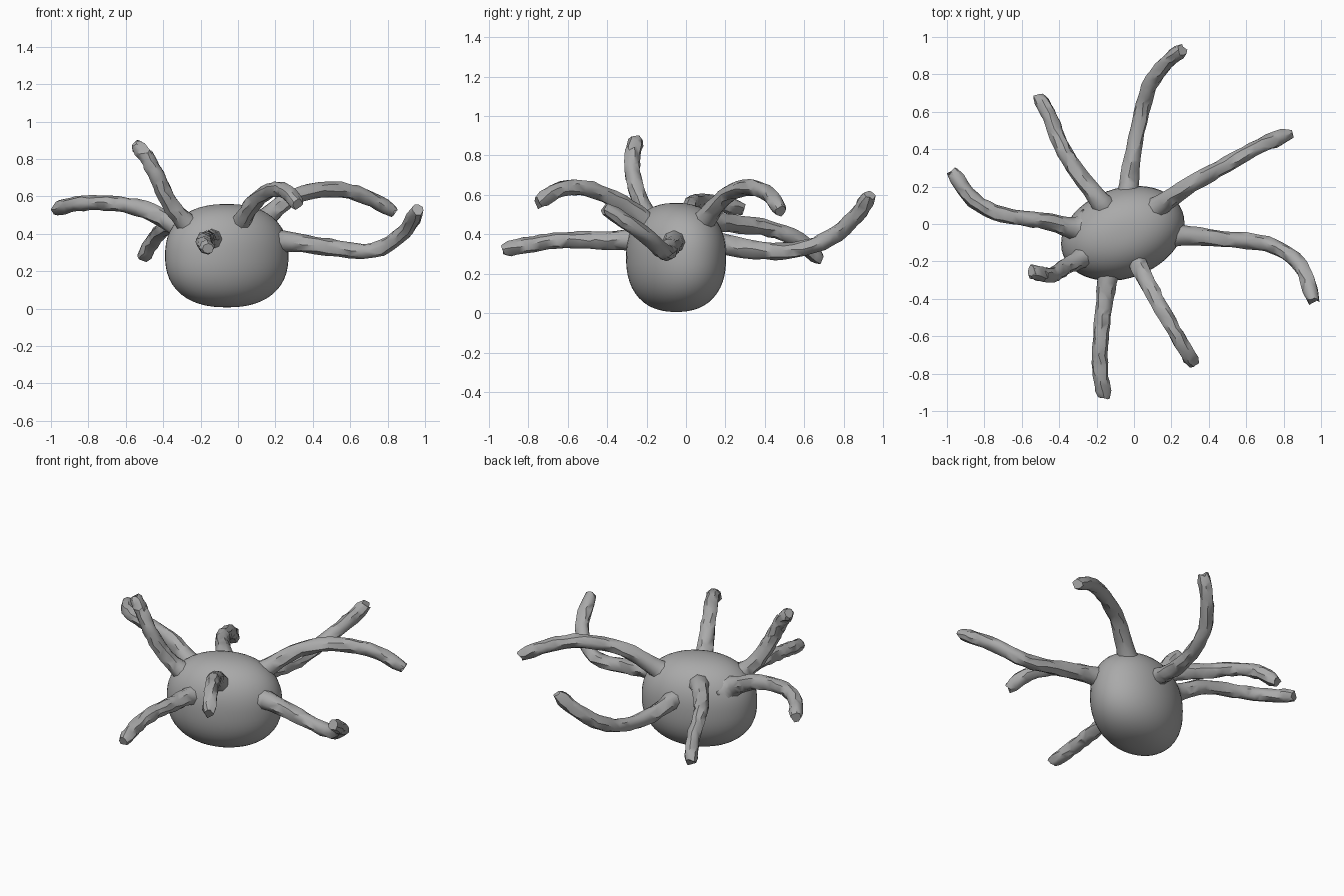
import bpy, bmesh, math, random
from mathutils import Vector

random.seed(4)
cube = bpy.data.objects.get("Cube")
if cube:
    bpy.data.objects.remove(cube, do_unlink=True)

grey = bpy.data.materials.new("clay grey")
grey.use_nodes = True
GREY = (0.4, 0.4, 0.4, 1)
grey.diffuse_color = GREY
grey.node_tree.nodes["Principled BSDF"].inputs["Base Color"].default_value = GREY

CENTRE = Vector((-0.06, -0.05, 0.283))
SIDES = 8
STEPS = 4        # rings per path segment
BASE_RINGS = 6   # smooth rings where a tentacle leaves the body


def finish(bm, name, angle):
    bmesh.ops.recalc_face_normals(bm, faces=bm.faces)
    mesh = bpy.data.meshes.new(name)
    bm.to_mesh(mesh)
    bm.free()
    mesh.materials.append(grey)
    obj = bpy.data.objects.new(name, mesh)
    bpy.context.collection.objects.link(obj)
    bpy.ops.object.select_all(action='DESELECT')
    obj.select_set(True)
    bpy.context.view_layer.objects.active = obj
    bpy.ops.object.shade_smooth_by_angle(angle=math.radians(angle))
    return obj


def spline(points):
    """Catmull-Rom samples through the points."""
    p = [2 * points[0] - points[1]] + points + [2 * points[-1] - points[-2]]
    out = []
    for i in range(1, len(p) - 2):
        a, b, c, d = p[i - 1:i + 3]
        for k in range(STEPS):
            t = k / STEPS
            out.append(0.5 * (2 * b + (c - a) * t + (2 * a - 5 * b + 4 * c - d) * t * t
                              + (3 * b - a - 3 * c + d) * t ** 3))
    return out + [points[-1]]


def tentacle(name, coords):
    points = [Vector(c) for c in coords]
    # root the path inside the body
    root = points[0] + (CENTRE - points[0]).normalized() * 0.07
    path = spline([root] + points)
    last = len(path) - 1
    bm = bmesh.new()
    rings = []
    side = None
    for i, p in enumerate(path):
        tangent = (path[min(i + 1, last)] - path[max(i - 1, 0)]).normalized()
        if side is None:
            side = tangent.orthogonal()
        side = (side - tangent * side.dot(tangent)).normalized()
        up = tangent.cross(side)
        # flared root, even shaft, slightly narrower tip
        radius = 0.041 + 0.065 * math.exp(-i / 2.8)
        if i == last:
            radius = 0.03
        rough = 0 if i < BASE_RINGS else 1
        ring = []
        for k in range(SIDES):
            a = math.tau * (k + rough * random.uniform(-0.22, 0.22)) / SIDES
            r = radius * (1 + rough * random.uniform(-0.1, 0.1))
            slide = tangent * rough * random.uniform(-0.012, 0.012)
            ring.append(bm.verts.new(p + side * math.cos(a) * r + up * math.sin(a) * r + slide))
        rings.append(ring)
    for lower, upper in zip(rings, rings[1:]):
        for k in range(SIDES):
            a, b = lower[k], lower[(k + 1) % SIDES]
            d, c = upper[k], upper[(k + 1) % SIDES]
            if random.random() < 0.5:
                bm.faces.new((a, b, c))
                bm.faces.new((a, c, d))
            else:
                bm.faces.new((a, b, d))
                bm.faces.new((b, c, d))
    bm.faces.new(rings[0][::-1])
    bm.faces.new(rings[-1])
    obj = finish(bm, name, 42)
    # keep the root soft where it blends into the body
    limit = SIDES * BASE_RINGS
    for e in obj.data.edges:
        if max(e.vertices) < limit:
            e.use_edge_sharp = False


# Rounded, slightly boxy body turned a little about z
bm = bmesh.new()
bmesh.ops.create_uvsphere(bm, u_segments=48, v_segments=28, radius=1)
turn = math.radians(20)
for v in bm.verts:
    x, y, z = v.co
    flat = math.hypot(x, y)
    grow = (flat ** 2.35 + abs(z) ** 2.35) ** (-1 / 2.35)
    x, y, z = x * grow * 0.34, y * grow * 0.24, z * grow * 0.276
    v.co = CENTRE + Vector((x * math.cos(turn) - y * math.sin(turn),
                            x * math.sin(turn) + y * math.cos(turn), z))
finish(bm, "body", 80)

# Eight tentacles, each a path from the body to its tip
tentacle("back_tentacle", [(-0.03, 0.18, 0.35), (-0.01, 0.35, 0.32), (0.03, 0.55, 0.32),
                           (0.08, 0.73, 0.38), (0.17, 0.86, 0.49), (0.26, 0.93, 0.6)])
tentacle("back_left_tentacle", [(0.14, 0.1, 0.48), (0.3, 0.21, 0.6), (0.5, 0.32, 0.64),
                                (0.68, 0.42, 0.6), (0.83, 0.48, 0.52)])
tentacle("left_tentacle", [(0.25, -0.06, 0.36), (0.48, -0.08, 0.33), (0.72, -0.11, 0.31),
                           (0.89, -0.22, 0.41), (0.96, -0.41, 0.53)])
tentacle("front_left_tentacle", [(0.01, -0.19, 0.45), (0.08, -0.33, 0.56), (0.17, -0.49, 0.63),
                                 (0.25, -0.63, 0.63), (0.32, -0.75, 0.56)])
tentacle("front_tentacle", [(-0.14, -0.28, 0.37), (-0.16, -0.45, 0.37), (-0.18, -0.62, 0.37),
                            (-0.18, -0.78, 0.35), (-0.16, -0.93, 0.32)])
tentacle("front_right_tentacle", [(-0.28, -0.18, 0.46), (-0.37, -0.23, 0.57), (-0.43, -0.27, 0.7),
                                  (-0.49, -0.27, 0.81), (-0.55, -0.25, 0.88)])
tentacle("right_tentacle", [(-0.34, -0.02, 0.45), (-0.5, 0.02, 0.53), (-0.7, 0.05, 0.565),
                            (-0.86, 0.13, 0.56), (-0.97, 0.28, 0.53)])
tentacle("back_right_tentacle", [(-0.18, 0.12, 0.46), (-0.3, 0.27, 0.45), (-0.39, 0.42, 0.43),
                                 (-0.45, 0.57, 0.37), (-0.51, 0.68, 0.27)])
